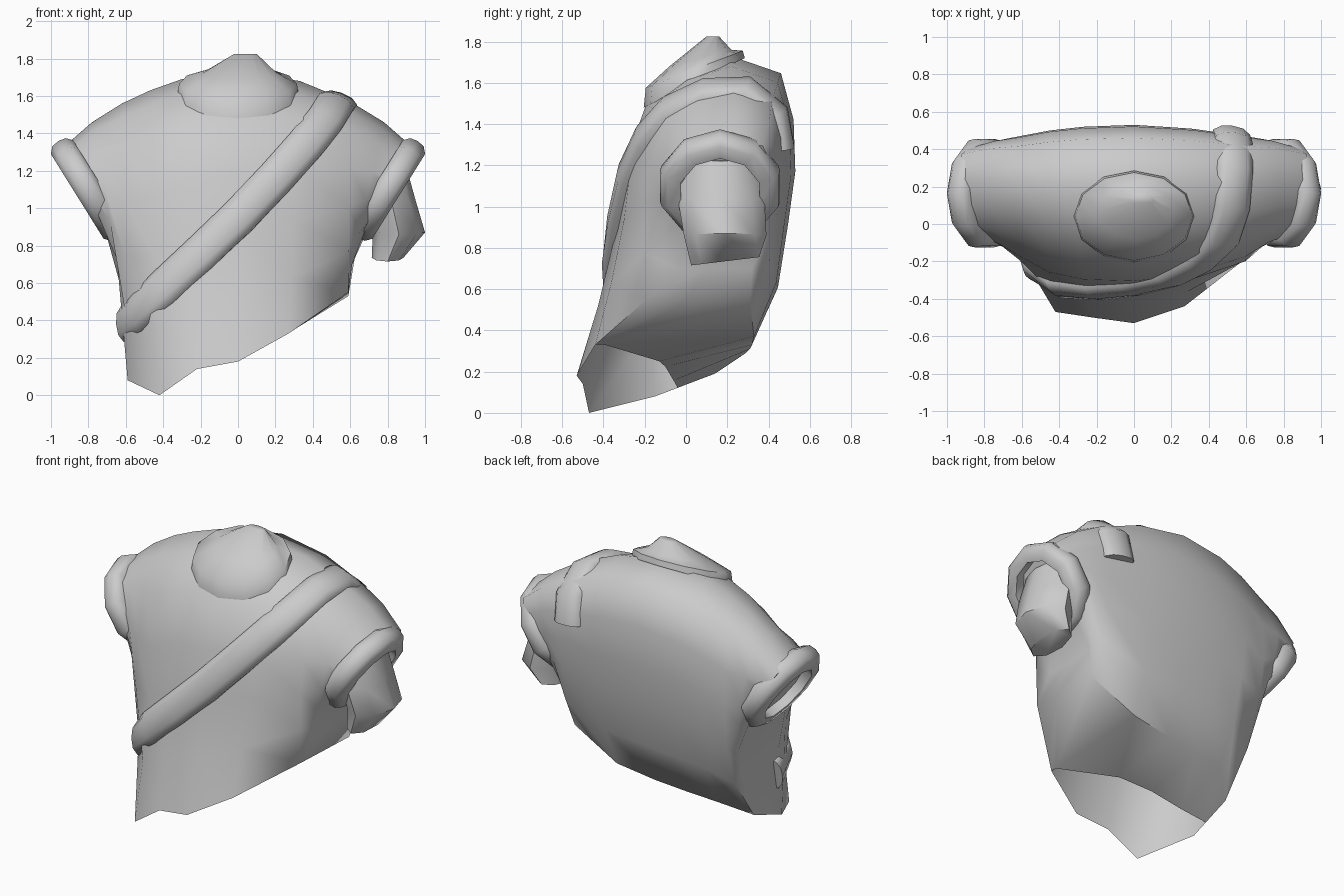
import bpy, bmesh, math
from mathutils import Vector
from mathutils.bvhtree import BVHTree

cube = bpy.data.objects.get("Cube")
if cube:
    bpy.data.objects.remove(cube, do_unlink=True)

GREY = (0.6, 0.6, 0.6, 1.0)
grey = bpy.data.materials.new("plain grey")
grey.use_nodes = True
grey.diffuse_color = GREY
grey.node_tree.nodes["Principled BSDF"].inputs["Base Color"].default_value = GREY


def loft(name, rings, closed=False, caps=(True, True), skip=None, angle=60):
    """Join equal-sized rings of points with quads; skip(i, j) leaves a hole."""
    bm = bmesh.new()
    rows = [[bm.verts.new(p) for p in ring] for ring in rings]
    n, m = len(rows), len(rows[0])
    for i in range(n if closed else n - 1):
        a, b = rows[i], rows[(i + 1) % n]
        for j in range(m):
            if skip and skip(i, j):
                continue
            k = (j + 1) % m
            bm.faces.new((a[j], a[k], b[k], b[j]))
    if not closed:
        if caps[0]:
            bm.faces.new(rows[0])
        if caps[1]:
            bm.faces.new(rows[-1])
    bmesh.ops.recalc_face_normals(bm, faces=bm.faces)
    mesh = bpy.data.meshes.new(name)
    bm.to_mesh(mesh)
    bm.free()
    mesh.shade_smooth()
    mesh.set_sharp_from_angle(angle=math.radians(angle))
    mesh.materials.append(grey)
    ob = bpy.data.objects.new(name, mesh)
    bpy.context.collection.objects.link(ob)
    return ob


def band(name, path, normals, width, height, sink, closed=False):
    """Sweep a rounded strip along a path, raised along the given normals."""
    profile = [(-width, -sink), (-width, 0.3 * height), (-0.6 * width, 0.85 * height),
               (0, height), (0.6 * width, 0.85 * height), (width, 0.3 * height), (width, -sink)]
    n = len(path)
    rings = []
    for i, (p, nor) in enumerate(zip(path, normals)):
        if closed:
            tangent = path[(i + 1) % n] - path[i - 1]
        else:
            tangent = path[min(i + 1, n - 1)] - path[max(i - 1, 0)]
        side = tangent.cross(nor).normalized()
        rings.append([p + side * s + nor * h for s, h in profile])
    return loft(name, rings, closed)


# Torso: upright slices from the left sleeve to the right sleeve
# top x, top z, bottom x, front hem z, back hem z,
# front hem y, front y, back y, back hem y, underside lip y
STATIONS = [
    (0.94, 1.32, 0.68, 0.88, 0.88, 0.06, -0.07, 0.41, 0.28, 0.15),
    (0.78, 1.46, 0.61, 0.70, 0.70, -0.05, -0.12, 0.45, 0.32, 0.10),
    (0.60, 1.57, 0.59, 0.55, 0.53, -0.19, -0.20, 0.47, 0.31, 0.00),
    (0.33, 1.68, 0.27, 0.33, 0.37, -0.44, -0.30, 0.51, 0.33, -0.40),
    (0.00, 1.73, 0.00, 0.18, 0.33, -0.53, -0.34, 0.53, 0.32, -0.13),
    (-0.30, 1.69, -0.22, 0.14, 0.31, -0.50, -0.33, 0.52, 0.31, -0.10),
    (-0.47, 1.63, -0.42, 0.00, 0.29, -0.47, -0.29, 0.50, 0.29, -0.06),
    (-0.62, 1.56, -0.59, 0.08, 0.19, -0.15, -0.20, 0.47, 0.14, -0.04),
    (-0.78, 1.46, -0.61, 0.52, 0.52, -0.08, -0.13, 0.45, 0.28, 0.10),
    (-0.94, 1.32, -0.68, 0.88, 0.88, 0.06, -0.07, 0.41, 0.28, 0.15),
]


def slice_ring(xt, zt, xb, zf, zb, yfh, yf, yb, ybh, lip):
    d = yb - yf
    front = [(0, yfh), (0.22, yfh + 0.55 * (yf - yfh)), (0.45, yf), (0.65, yf + 0.04 * d),
             (0.85, yf + 0.17 * d), (0.95, yf + 0.38 * d), (1, yf + 0.64 * d)]
    back = [(0.94, yb - 0.08 * d), (0.78, yb - 0.01 * d), (0.6, yb), (0.42, yb - 0.04 * d),
            (0.2, ybh + 0.6 * (yb - ybh)), (0, ybh)]
    ring = [Vector((xb + (xt - xb) * t, y, zf + (zt - zf) * t)) for t, y in front]
    ring += [Vector((xb + (xt - xb) * t, y, zb + (zt - zb) * t)) for t, y in back]
    ring.append(ring[0].lerp(ring[-1], (lip - yfh) / (ybh - yfh)))
    return ring


torso = loft("torso", [slice_ring(*s) for s in STATIONS],
             skip=lambda i, j: j == 13 and 3 <= i <= 6)

# Shoulder strap: laid on the torso from the right hip over the left shoulder
STRAP = [(-0.62, -0.06, 0.38), (-0.54, -0.24, 0.43), (-0.40, -0.33, 0.57), (-0.20, -0.36, 0.76),
         (0.00, -0.34, 0.95), (0.20, -0.31, 1.16), (0.36, -0.23, 1.34), (0.47, -0.10, 1.48),
         (0.53, 0.08, 1.58), (0.54, 0.29, 1.58), (0.53, 0.43, 1.45), (0.52, 0.48, 1.28)]
bm = bmesh.new()
bm.from_mesh(torso.data)
tree = BVHTree.FromBMesh(bm)
bm.free()
path, raw = [], []
for p in STRAP:
    p = Vector(p)
    hit, nor, _, _ = tree.find_nearest(p)
    outward = Vector((0.5 * p.x, p.y - 0.1, p.z - 1.0))
    if nor.dot(outward) < 0:
        nor = -nor
    path.append(hit)
    raw.append(nor)
last = len(raw) - 1
normals = [(raw[max(i - 1, 0)] + 2 * raw[i] + raw[min(i + 1, last)]).normalized()
           for i in range(last + 1)]
band("shoulder_strap", path, normals, 0.10, 0.05, 0.04)

# Sleeve cuffs: tilted oval bands
for name, s in (("left_cuff", 1), ("right_cuff", -1)):
    long_axis = Vector((0.53 * s, 0, 0.85))
    centre = Vector((0.80 * s, 0.165, 1.10))
    path, normals = [], []
    for i in range(10):
        a = math.tau * i / 10
        r = long_axis * math.cos(a) + Vector((0, math.sin(a), 0))
        path.append(centre + r * 0.25)
        normals.append(r.normalized())
    band(name, path, normals, 0.07, 0.055, 0.05, closed=True)


def oval(cx, cy, cz, rx, ry, tilt_x=0.0, tilt_y=0.0, n=12):
    pts = []
    for i in range(n):
        c, s = math.cos(math.tau * i / n), math.sin(math.tau * i / n)
        pts.append(Vector((cx + rx * c, cy + ry * s, cz + tilt_x * c + tilt_y * s)))
    return pts


# Neck stump: collar-wide sloping mound rising to a blunt point
loft("neck", [
    oval(0, 0.04, 1.60, 0.325, 0.245, 0, 0.12),
    oval(0, 0.04, 1.665, 0.315, 0.235, 0, 0.09),
    oval(0.01, 0.07, 1.72, 0.20, 0.15, 0, 0.04),
    oval(0.04, 0.13, 1.825, 0.06, 0.03),
], caps=(False, True))

# Left arm stump: short tapered limb hanging from the cuff
loft("left_arm_stump", [
    oval(0.80, 0.17, 1.24, 0.10, 0.17, -0.02, 0, 8),
    oval(0.82, 0.17, 1.04, 0.13, 0.21, 0, 0, 8),
    oval(0.86, 0.19, 0.86, 0.14, 0.20, 0.01, 0, 8),
    oval(0.80, 0.19, 0.735, 0.085, 0.165, 0, 0.02, 8),
], angle=50)
